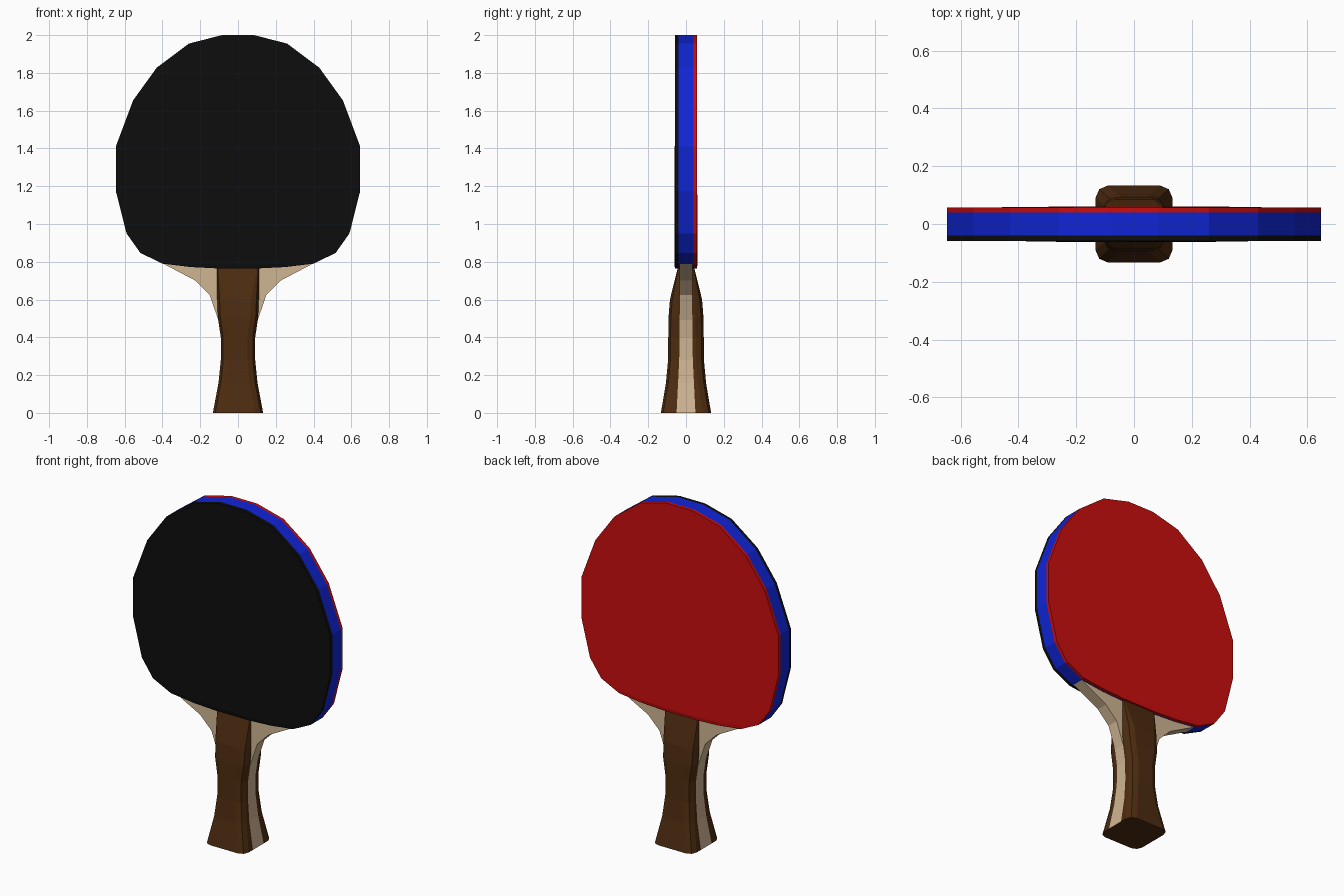
import bpy, bmesh

if "Cube" in bpy.data.objects:
    bpy.data.objects.remove(bpy.data.objects["Cube"])

def material(name, rgb):
    m = bpy.data.materials.new(name)
    m.diffuse_color = (*rgb, 1)
    m.use_nodes = True
    m.node_tree.nodes["Principled BSDF"].inputs["Base Color"].default_value = m.diffuse_color
    return m

BLACK = material("black rubber", (0.004, 0.004, 0.004))
RED = material("red rubber", (0.60, 0.004, 0.004))
BLUE = material("blue edge", (0.005, 0.018, 0.68))
TAN = material("light wood", (0.63, 0.46, 0.29))
BROWN = material("dark wood", (0.075, 0.025, 0.005))

def finish(name, bm, mats):
    bmesh.ops.recalc_face_normals(bm, faces=bm.faces)
    me = bpy.data.meshes.new(name)
    bm.to_mesh(me)
    bm.free()
    for m in mats:
        me.materials.append(m)
    ob = bpy.data.objects.new(name, me)
    bpy.context.collection.objects.link(ob)
    return ob

def mirrored(half):
    return half + [(-x, z) for x, z in reversed(half)]

def slab(name, outline, y0, y1, mat, flare=0):
    """Extrude an x-z outline from y0 to y1; flare lifts the lower rim of the y1 face."""
    bm = bmesh.new()
    a = [bm.verts.new((x, y0, z)) for x, z in outline]
    b = [bm.verts.new((x, y1, z)) for x, z in outline]
    n = len(a)
    bm.faces.new(a)
    outer = bm.faces.new(b)
    for i in range(n):
        j = (i + 1) % n
        bm.faces.new((a[i], a[j], b[j], b[i]))
    if flare:
        bmesh.ops.recalc_face_normals(bm, faces=bm.faces)
        bmesh.ops.inset_region(bm, faces=[outer], thickness=0.02)
        for v in b:
            if v.co.z < 0.8:
                v.co.y += flare
    return finish(name, bm, [mat])

# Blade: core with a rubber sheet on each side
blade = mirrored([(0.085, 2.0), (0.26, 1.955), (0.43, 1.828), (0.555, 1.655),
                  (0.647, 1.41), (0.647, 1.175), (0.59, 0.95), (0.517, 0.847),
                  (0.40, 0.79), (0.25, 0.772), (0.11, 0.765)])
slab("blade_core", blade, -0.039, 0.039, BLUE)
slab("front_rubber", blade, -0.039, -0.058, BLACK, -0.004)
slab("back_rubber", blade, 0.039, 0.057, RED, 0.004)

# Neck: flared plate between blade and handle
neck = mirrored([(0.11, 0.775), (0.25, 0.782), (0.40, 0.792), (0.225, 0.70),
                 (0.15, 0.625), (0.104, 0.49)])
slab("neck", neck, -0.034, 0.034, TAN)

# Handle: lofted rounded section (z, half width, half depth, side strip half width)
sections = [(0.0, 0.133, 0.133, 0.05), (0.16, 0.103, 0.106, 0.042),
            (0.28, 0.091, 0.095, 0.036), (0.40, 0.091, 0.094, 0.034),
            (0.50, 0.106, 0.093, 0.034), (0.60, 0.11, 0.085, 0.034),
            (0.775, 0.11, 0.042, 0.034)]
bm = bmesh.new()
rings = []
for z, w, d, s in sections:
    r = min(0.042, (d - s) * 0.9)
    q = [(w, s), (w, d - r), (w - 0.3 * r, d - 0.3 * r), (w - r, d)]
    pts = q + [(-x, y) for x, y in reversed(q)]
    pts += [(-x, -y) for x, y in pts]
    rings.append([bm.verts.new((x, y, z)) for x, y in pts])
n = len(rings[0])
for lo, hi in zip(rings, rings[1:]):
    for i in range(n):
        j = (i + 1) % n
        f = bm.faces.new((lo[i], lo[j], hi[j], hi[i]))
        f.material_index = 1 if i in (7, 15) else 0   # light strip on both sides
bm.faces.new(rings[0])
bm.faces.new(rings[-1])
finish("handle", bm, [BROWN, TAN])
